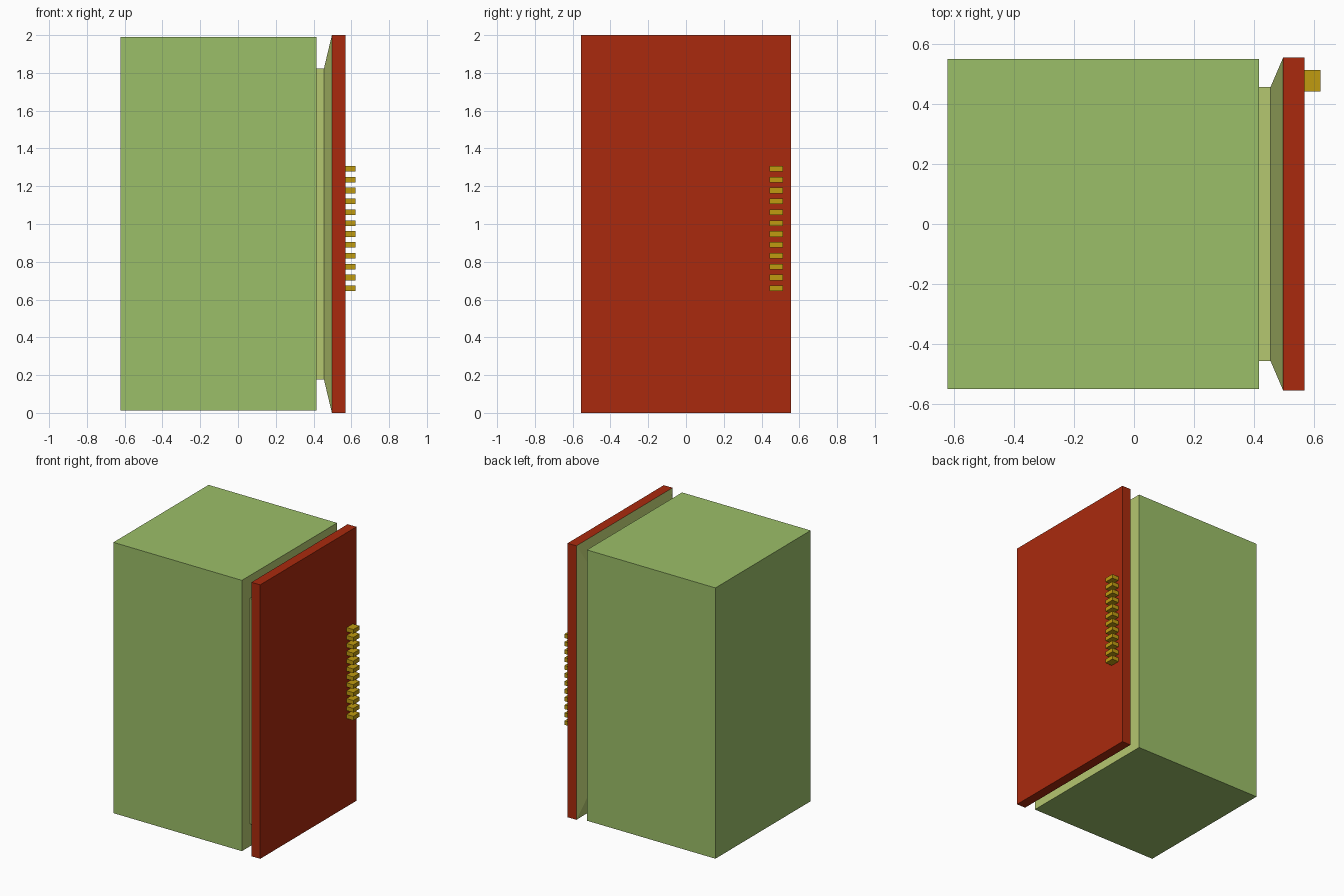
import bpy, bmesh
from mathutils import Vector

if "Cube" in bpy.data.objects:
    bpy.data.objects.remove(bpy.data.objects["Cube"])


def material(name, rgb):
    m = bpy.data.materials.new(name)
    m.diffuse_color = (*rgb, 1)
    m.use_nodes = True
    m.node_tree.nodes["Principled BSDF"].inputs["Base Color"].default_value = m.diffuse_color
    return m


GREEN = material("green_shell", (0.33, 0.52, 0.14))
TRIM = material("pale_liner", (0.46, 0.57, 0.16))
RED = material("red_door", (0.40, 0.023, 0.004))
GOLD = material("gold_handle", (0.53, 0.33, 0.005))


def box(name, lo, hi, mats):
    """Box from two opposite corners; returns its object."""
    lo, hi = Vector(lo), Vector(hi)
    bm = bmesh.new()
    bmesh.ops.create_cube(bm, size=1)
    for v in bm.verts:
        v.co = (lo + hi) / 2 + v.co * (hi - lo)
    # a second material goes on the +x face
    if len(mats) > 1:
        for f in bm.faces:
            f.normal_update()
            if f.normal.x > 0.9:
                f.material_index = 1
    return finish(name, bm, mats)


def finish(name, bm, mats):
    me = bpy.data.meshes.new(name)
    bm.to_mesh(me)
    bm.free()
    for m in mats:
        me.materials.append(m)
    ob = bpy.data.objects.new(name, me)
    bpy.context.collection.objects.link(ob)
    return ob


# Cabinet, with the pale liner showing on the door side
box("cabinet", (-0.622, -0.549, 0.013), (0.416, 0.549, 1.99), [GREEN, TRIM])

# Door liner: straight neck flaring out to the door edge
bm = bmesh.new()
rings = []
for x, hy, hz in ((0.416, 0.457, 0.823), (0.455, 0.457, 0.823), (0.497, 0.555, 1.0)):
    rings.append([bm.verts.new((x, sy * hy, 1 + sz * hz))
                  for sy, sz in ((-1, -1), (1, -1), (1, 1), (-1, 1))])
for a, b in zip(rings, rings[1:]):
    for i in range(4):
        j = (i + 1) % 4
        bm.faces.new((a[i], a[j], b[j], b[i]))
bm.faces.new(rings[0])
bm.faces.new(rings[-1])
bmesh.ops.recalc_face_normals(bm, faces=bm.faces)
finish("door_liner", bm, [TRIM])

# Door slab
box("door", (0.497, -0.555, 0), (0.568, 0.555, 2), [RED])

# Handle: column of small bars
for i in range(12):
    z = 0.659 + i * 0.0576
    box(f"handle_bar_{i + 1}", (0.568, 0.442, z - 0.015), (0.622, 0.513, z + 0.015), [GOLD])
